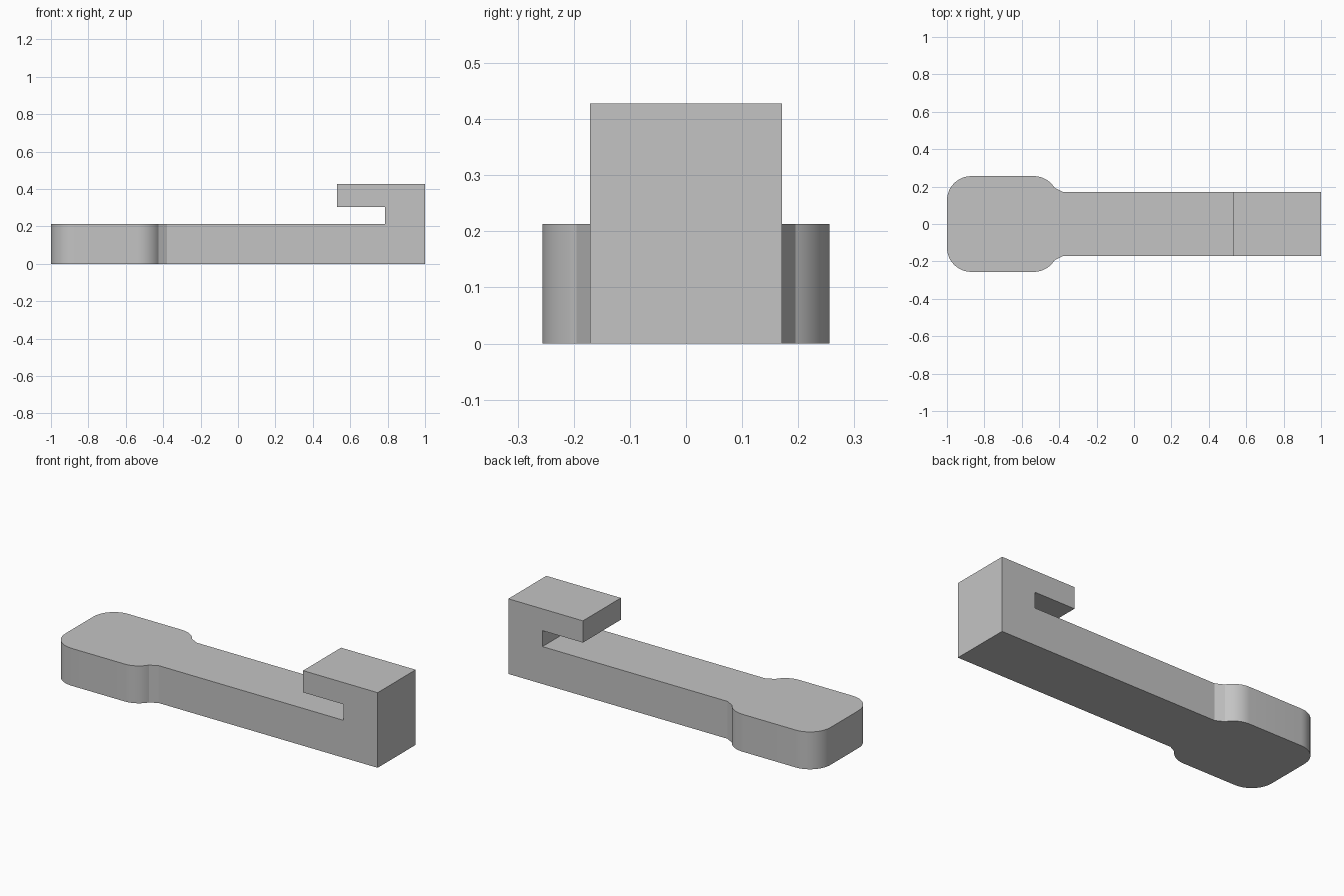
import bpy
import bmesh
import math
from mathutils import Vector

cube = bpy.data.objects.get("Cube")
if cube:
    bpy.data.objects.remove(cube, do_unlink=True)

grey = bpy.data.materials.new("plain grey")
grey.use_nodes = True
colour = (0.55, 0.55, 0.55, 1)
grey.diffuse_color = colour
grey.node_tree.nodes["Principled BSDF"].inputs["Base Color"].default_value = colour


def prism(name, points, offset):
    """Closed outline extruded along an offset vector."""
    bm = bmesh.new()
    face = bm.faces.new([bm.verts.new(p) for p in points])
    ext = bmesh.ops.extrude_face_region(bm, geom=[face])
    verts = [g for g in ext["geom"] if isinstance(g, bmesh.types.BMVert)]
    bmesh.ops.translate(bm, verts=verts, vec=Vector(offset))
    bmesh.ops.recalc_face_normals(bm, faces=bm.faces)
    mesh = bpy.data.meshes.new(name)
    bm.to_mesh(mesh)
    bm.free()
    mesh.materials.append(grey)
    obj = bpy.data.objects.new(name, mesh)
    bpy.context.collection.objects.link(obj)
    return obj


def arc(cx, cy, radius, start, end, steps=12):
    angles = [math.radians(start + (end - start) * i / steps) for i in range(steps + 1)]
    return [(cx + radius * math.cos(a), cy + radius * math.sin(a)) for a in angles]


# Plan outline: rounded paddle, short neck and straight arm, mirrored in y
R = 0.13
HALF = 0.256
upper = arc(-1 + R, HALF - R, R, 180, 90) + arc(-0.536, HALF - R, R, 90, 32)
upper += [(-0.38, 0.171), (1.1, 0.171)]
outline = upper + [(x, -y) for x, y in reversed(upper)]
body = prism("clip_body", [(x, y, -0.1) for x, y in outline], (0, 0, 0.7))

# Side profile: flat bar with a hook folded back over its end
profile = [(-1.1, 0), (1, 0), (1, 0.428), (0.53, 0.428),
           (0.53, 0.304), (0.785, 0.304), (0.785, 0.213), (-1.1, 0.213)]
cutter = prism("profile_cutter", [(x, -0.4, z) for x, z in profile], (0, 0.8, 0))
cutter.hide_render = True

# Keep the volume shared by the plan and the profile
mod = body.modifiers.new("hook_shape", "BOOLEAN")
mod.operation = "INTERSECT"
mod.solver = "EXACT"
mod.object = cutter
bpy.ops.object.select_all(action="DESELECT")
bpy.context.view_layer.objects.active = body
body.select_set(True)
bpy.ops.object.modifier_apply(modifier=mod.name)
bpy.data.objects.remove(cutter, do_unlink=True)
bpy.ops.object.shade_smooth_by_angle(angle=math.radians(20))
